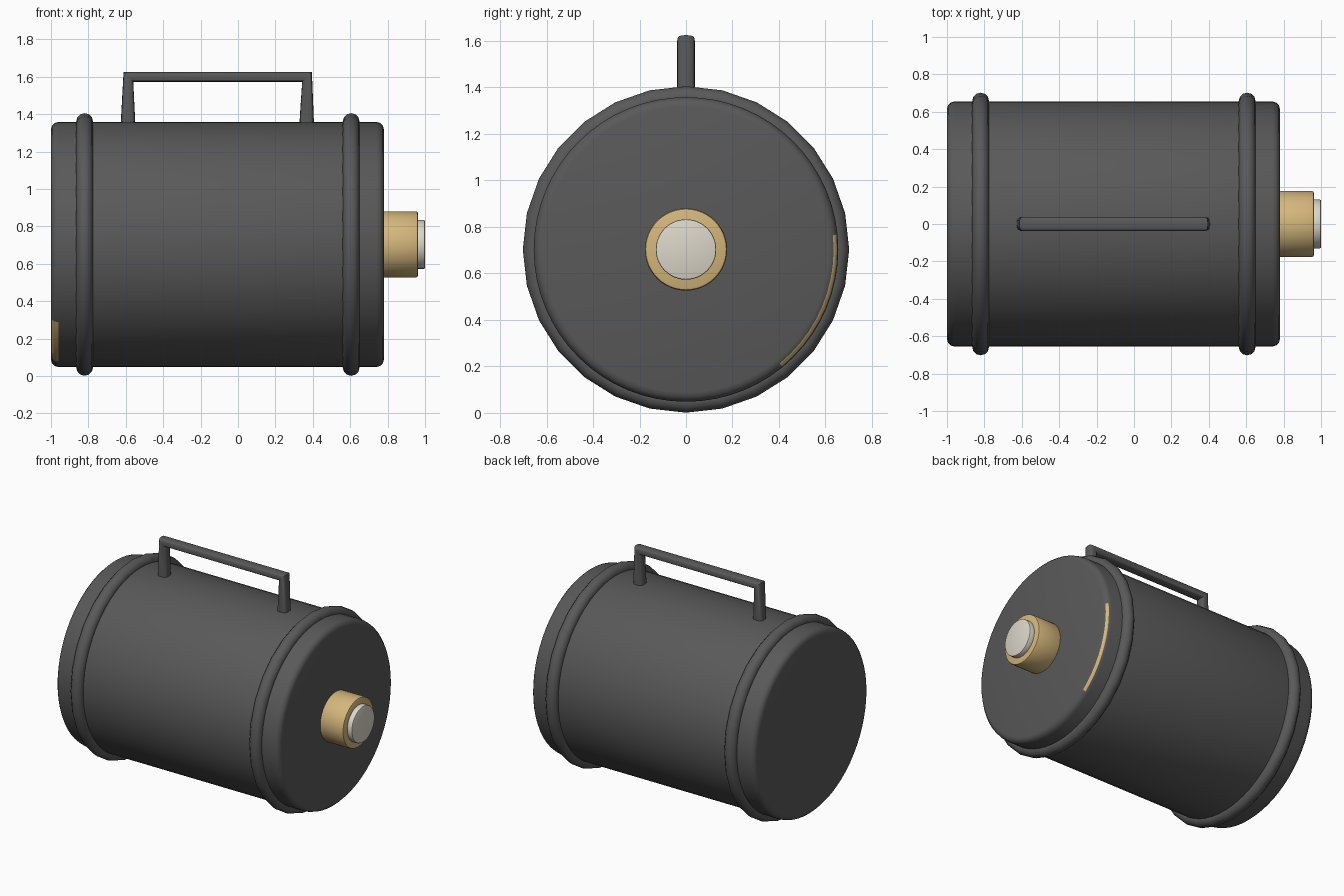
import bpy, bmesh, math
from math import sin, cos, pi, radians

cube = bpy.data.objects.get("Cube")
if cube:
    bpy.data.objects.remove(cube, do_unlink=True)

AXIS_Z = 0.703


def material(name, rgb):
    mat = bpy.data.materials.new(name)
    mat.use_nodes = True
    mat.diffuse_color = (*rgb, 1)
    mat.node_tree.nodes["Principled BSDF"].inputs["Base Color"].default_value = (*rgb, 1)
    return mat


charcoal = material("charcoal", (0.10, 0.10, 0.10))
brass = material("pale brass", (0.66, 0.47, 0.20))
ivory = material("ivory", (0.72, 0.68, 0.59))


def finish(name, bm, mats, angle=35):
    bmesh.ops.recalc_face_normals(bm, faces=bm.faces)
    mesh = bpy.data.meshes.new(name)
    bm.to_mesh(mesh)
    bm.free()
    for mat in mats:
        mesh.materials.append(mat)
    obj = bpy.data.objects.new(name, mesh)
    bpy.context.collection.objects.link(obj)
    bpy.ops.object.select_all(action="DESELECT")
    obj.select_set(True)
    bpy.context.view_layer.objects.active = obj
    bpy.ops.object.shade_smooth_by_angle(angle=radians(angle))
    return obj


def skin(bm, rings, closed=False):
    """Join rings of points with quads; cap the ends unless closed."""
    loops = [[bm.verts.new(p) for p in ring] for ring in rings]
    n = len(loops[0])
    pairs = list(zip(loops, loops[1:]))
    if closed:
        pairs.append((loops[-1], loops[0]))
    else:
        bm.faces.new(loops[0])
        bm.faces.new(loops[-1])
    for a, b in pairs:
        for i in range(n):
            j = (i + 1) % n
            bm.faces.new((a[i], a[j], b[j], b[i]))


def lathe(profile, sides, closed=False):
    """Turn (x, radius) points around the drum axis."""
    bm = bmesh.new()
    turns = [2 * pi * i / sides for i in range(sides)]
    skin(bm, [[(x, r * sin(t), AXIS_Z + r * cos(t)) for t in turns]
              for x, r in profile], closed)
    return bm


def rounded_drum(x0, x1, radius, bevel, steps):
    """Profile of a cylinder with rounded rims."""
    arc = [pi / 2 * i / steps for i in range(steps + 1)]
    right = [(x1 - bevel * (1 - sin(t)), radius - bevel * (1 - cos(t))) for t in arc]
    left = [(x0 + bevel * (1 - sin(t)), radius - bevel * (1 - cos(t))) for t in reversed(arc)]
    return left + right


# Drum, with a short brass wear mark on each rim
drum = lathe(rounded_drum(-1, 0.78, 0.655, 0.04, 3), 64)
for face in drum.faces:
    if len(face.verts) > 4:
        continue
    c = face.calc_center_median()
    turn = math.degrees(math.atan2(c.z - AXIS_Z, abs(c.y)))
    right_mark = 0.76 < c.x < 0.774 and c.y > 0 and -49 < turn < 4
    left_mark = -0.993 < c.x < -0.96 and c.y < 0 and -74 < turn < -40
    face.material_index = int(right_mark or left_mark)
finish("drum", drum, [charcoal, brass])

# Raised hoops around the drum
for name, x in (("right_hoop", -0.82), ("left_hoop", 0.605)):
    section = [(x + 0.045 * sin(2 * pi * i / 12), 0.657 + 0.045 * cos(2 * pi * i / 12))
               for i in range(12)]
    finish(name, lathe(section, 28, True), [charcoal])

# Spout and its stopper
finish("spout", lathe(rounded_drum(0.76, 0.963, 0.177, 0.012, 2), 48), [brass])
finish("stopper", lathe(rounded_drum(0.94, 1.0, 0.13, 0.006, 2), 48), [ivory])


# Carrying handle: one mitred bar with flared feet
def soft(v):
    return math.copysign(abs(v) ** 0.65, v)


def handle_ring(x, z, dx, dz):
    turns = [2 * pi * i / 16 for i in range(16)]
    return [(x + dx * soft(cos(t)), 0.038 * soft(sin(t)), z + dz * soft(cos(t))) for t in turns]


handle = bmesh.new()
skin(handle, [
    handle_ring(-0.588, 1.33, -0.04, 0),
    handle_ring(-0.586, 1.599, -0.026, 0.026),
    handle_ring(0.369, 1.599, 0.026, 0.026),
    handle_ring(0.367, 1.33, 0.04, 0),
])
finish("handle", handle, [charcoal])
